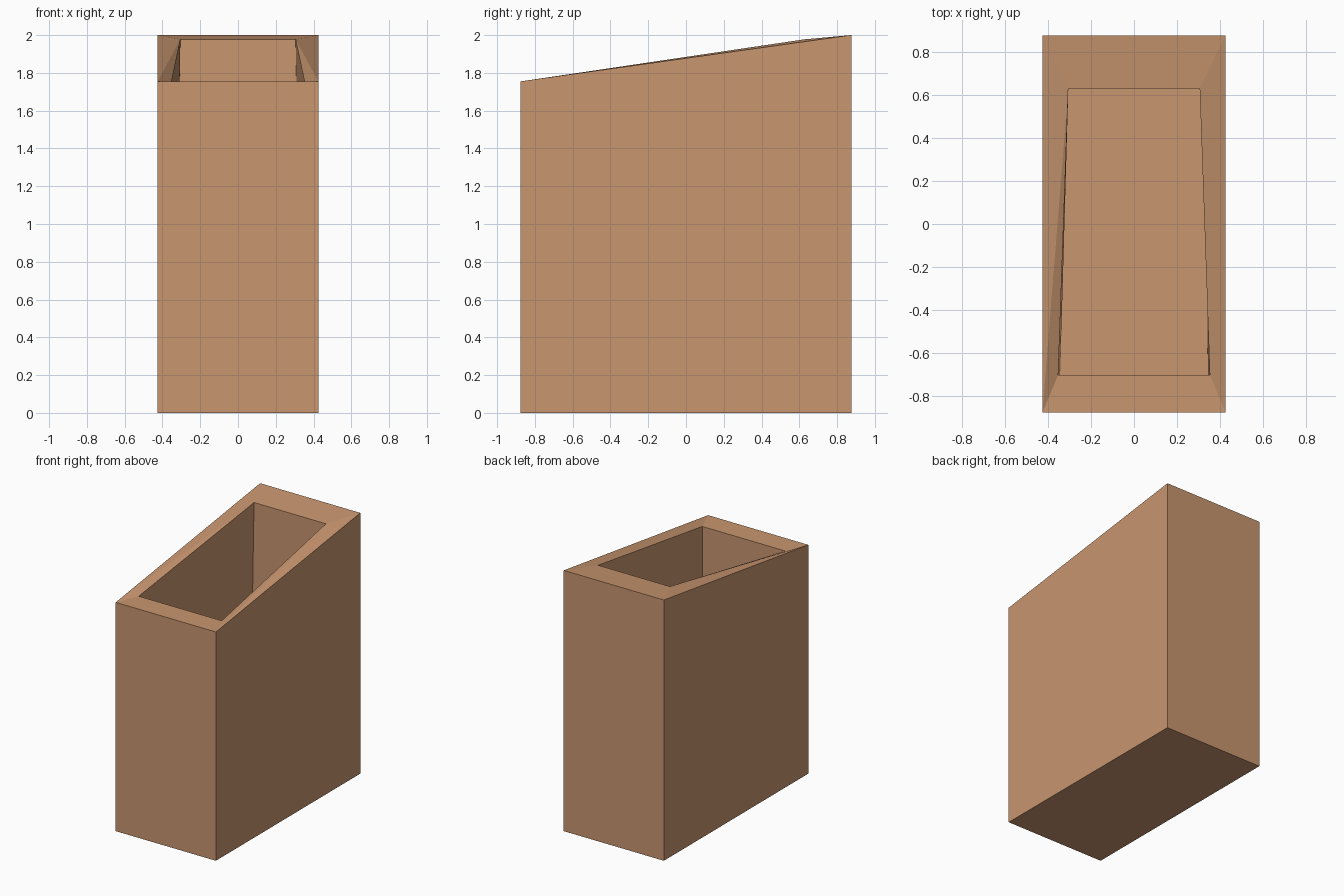
import bpy
import bmesh

cube = bpy.data.objects.get("Cube")
if cube:
    bpy.data.objects.remove(cube, do_unlink=True)

# One warm tan colour
tan = bpy.data.materials.new("warm_tan")
tan.use_nodes = True
colour = (0.578, 0.305, 0.159, 1)
tan.diffuse_color = colour
tan.node_tree.nodes["Principled BSDF"].inputs["Base Color"].default_value = colour

bm = bmesh.new()


def ring(front, back):
    """Four corners, counter-clockwise; each end is (half width, y, z)."""
    (fw, fy, fz), (bw, by, bz) = front, back
    return [bm.verts.new(p) for p in
            ((-fw, fy, fz), (fw, fy, fz), (bw, by, bz), (-bw, by, bz))]


def bridge(a, b):
    for i in range(4):
        j = (i + 1) % 4
        bm.faces.new((a[i], a[j], b[j], b[i]))


base = ring((0.425, -0.875, 0), (0.425, 0.875, 0))
top = ring((0.425, -0.875, 1.755), (0.425, 0.875, 2.0))
rim = ring((0.352, -0.70, 1.755), (0.305, 0.63, 1.978))
floor = ring((0.343, -0.70, 0.25), (0.335, 0.63, 0.25))

# Outer walls, underside, pocket walls and pocket floor
bridge(base, top)
bridge(rim, floor)
bm.faces.new(base[::-1])
bm.faces.new(floor)

# Sloping lip: flat ends, and sides creased from outer front to inner back
for i, j in ((0, 1), (2, 3)):
    bm.faces.new((top[i], top[j], rim[j], rim[i]))
for f, b in ((1, 2), (0, 3)):
    bm.faces.new((top[f], top[b], rim[b]))
    bm.faces.new((top[f], rim[b], rim[f]))

bmesh.ops.recalc_face_normals(bm, faces=bm.faces)
mesh = bpy.data.meshes.new("slanted_holder")
bm.to_mesh(mesh)
bm.free()
mesh.materials.append(tan)
holder = bpy.data.objects.new("slanted_holder", mesh)
bpy.context.collection.objects.link(holder)
